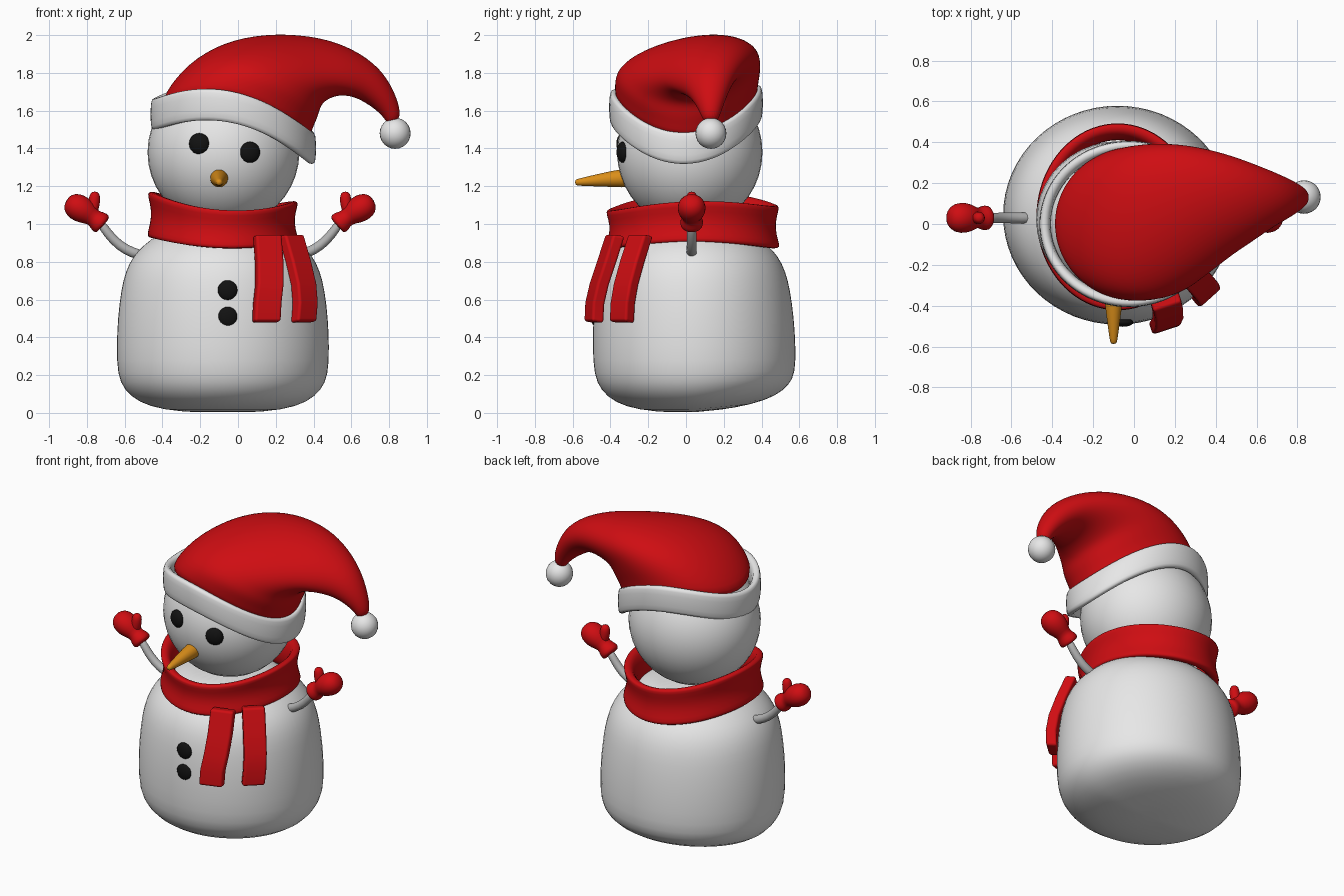
import bpy, bmesh, math
from mathutils import Vector

if "Cube" in bpy.data.objects:
    bpy.data.objects.remove(bpy.data.objects["Cube"])

TAU = 2 * math.pi


def material(name, rgb):
    m = bpy.data.materials.new(name)
    m.diffuse_color = (*rgb, 1)
    m.use_nodes = True
    m.node_tree.nodes["Principled BSDF"].inputs["Base Color"].default_value = m.diffuse_color
    return m


WHITE = material("snow white", (0.8, 0.8, 0.8))
RED = material("wool red", (0.62, 0.004, 0.006))
ORANGE = material("carrot orange", (0.7, 0.27, 0.01))
BLACK = material("coal black", (0.006, 0.006, 0.006))
GREY = material("arm grey", (0.45, 0.45, 0.45))


def finish(name, bm, mat):
    bmesh.ops.recalc_face_normals(bm, faces=bm.faces)
    for f in bm.faces:
        f.smooth = True
    me = bpy.data.meshes.new(name)
    bm.to_mesh(me)
    bm.free()
    me.materials.append(mat)
    ob = bpy.data.objects.new(name, me)
    bpy.context.collection.objects.link(ob)
    return ob


def loft(name, rings, mat, closed=False, subdiv=1):
    """Skin a list of equal rings; closed joins the last ring to the first."""
    bm = bmesh.new()
    rows = [[bm.verts.new(p) for p in ring] for ring in rings]
    n = len(rows[0])
    for i in range(len(rows) if closed else len(rows) - 1):
        a, b = rows[i], rows[(i + 1) % len(rows)]
        for j in range(n):
            k = (j + 1) % n
            bm.faces.new((a[j], a[k], b[k], b[j]))
    if not closed:
        bm.faces.new(rows[0])
        bm.faces.new(rows[-1])
    ob = finish(name, bm, mat)
    if subdiv:
        s = ob.modifiers.new("smooth", 'SUBSURF')
        s.levels = s.render_levels = subdiv
    return ob


def tube(name, pts, radii, mat, side, flat=1.0, n=14):
    """Round tube along a path lying in the plane perpendicular to side."""
    pts, side = [Vector(p) for p in pts], Vector(side)
    rings = []
    for i, p in enumerate(pts):
        t = (pts[min(i + 1, len(pts) - 1)] - pts[max(i - 1, 0)]).normalized()
        b = t.cross(side)
        rings.append([p + radii[i] * (math.cos(TAU * j / n) * b +
                                      flat * math.sin(TAU * j / n) * side)
                      for j in range(n)])
    return loft(name, rings, mat)


def ball(name, loc, size, mat, segs=32, tilt=(0, 0, 0)):
    bm = bmesh.new()
    bmesh.ops.create_uvsphere(bm, u_segments=segs, v_segments=segs // 2, radius=1)
    ob = finish(name, bm, mat)
    ob.location, ob.scale, ob.rotation_euler = loc, size, tilt
    return ob


# Body: stacked soft rings
profile = [(0, .12), (.015, .32), (.055, .45), (.12, .525), (.2, .562), (.35, .566),
           (.5, .56), (.65, .542), (.75, .518), (.83, .478), (.89, .42),
           (.95, .34), (1.0, .24)]
body = []
for z, r in profile:
    cy = 0.05 - 0.02 * z
    ring = []
    for j in range(32):
        c, s = math.cos(TAU * j / 32), math.sin(TAU * j / 32)
        lift = 0.05 * max(s, 0) * max(0, 1 - z / 0.25) * r / 0.5
        ring.append((-0.08 + r * c, cy + 0.955 * r * s, z + lift))
    body.append(ring)
loft("body", body, WHITE)

# Head
ball("head", (-0.077, 0.02, 1.38), (0.402, 0.385, 0.4), WHITE, 40)

# Eyes and buttons
for i, (x, y, z) in enumerate([(-0.205, -0.335, 1.425), (0.063, -0.334, 1.38)]):
    ball(f"eye_{i + 1}", (x, y, z), (0.056, 0.032, 0.056), BLACK, 20,
         (0, 0, (x + 0.08) * 2))
for i, z in enumerate((0.65, 0.51)):
    ball(f"button_{i + 1}", (-0.055, -0.481, z), (0.052, 0.022, 0.052), BLACK, 20)

# Carrot nose
tube("carrot_nose", [(-.1, -.29, 1.243), (-.1, -.34, 1.242), (-.1, -.42, 1.236),
                     (-.1, -.5, 1.228), (-.1, -.57, 1.221), (-.1, -.588, 1.22)],
     [.05, .05, .04, .029, .019, .014], ORANGE, (1, 0, 0))

# Scarf collar: flared band with a saddle-shaped rim
SEG = 40
scarf = []
for i in range(SEG):
    a = TAU * i / SEG
    c, s = math.cos(a), math.sin(a)
    top = 1.085 - 0.025 * c + 0.06 * c * c + 0.012 * s
    low = 0.87 - 0.012 * c + 0.045 * c * c
    section = [(0, -.045), (0, 0), (.08, .005), (.3, -.012), (.6, -.02), (.9, .0),
               (1, 0), (1.01, -.03), (.95, -.055), (.6, -.085), (.2, -.08)]
    scarf.append([(-0.08 + (0.398 + d) * c, 0.035 + (0.458 + d) * s,
                   low + (top - low) * h) for h, d in section])
loft("scarf_collar", scarf, RED, closed=True)


# Scarf tails: bent straps with rounded edges
def tail(name, path, yaw, half_w, half_t):
    w = Vector((math.cos(yaw), math.sin(yaw), 0)) * half_w
    n = Vector((math.sin(yaw), -math.cos(yaw), 0.15)) * half_t
    rings = [[Vector(p) + w * a + n * b for a, b in
              ((-1, -1), (1, -1), (1, 1), (-1, 1))] for p in path]
    ob = loft(name, rings, RED, subdiv=0)
    m = ob.modifiers.new("round", 'BEVEL')
    m.width, m.segments, m.limit_method = 0.015, 3, 'ANGLE'
    m.harden_normals = True


tail("scarf_tail_front", [(.155, -.375, .94), (.165, -.42, .8), (.166, -.46, .68),
                          (.155, -.483, .58), (.15, -.488, .48)],
     math.radians(18), .073, .033)
tail("scarf_tail_side", [(.28, -.24, .94), (.32, -.285, .8), (.348, -.318, .68),
                         (.356, -.335, .58), (.348, -.34, .48)],
     math.radians(42), .068, .033)

# Arms and mittens, mirrored across the body
for label, flip in (("left", False), ("right", True)):
    def path(pts):
        return [(-0.19 - x if flip else x, 0.03, z) for x, z in pts]
    side = (0, 1, 0)
    tube(label + "_arm", path([(-.5, .835), (-.555, .845), (-.63, .885), (-.69, .95),
                               (-.73, 1.01)]),
         [.028, .028, .027, .025, .025], GREY, side)
    tube(label + "_mitten", path([(-.712, .993), (-.717, .998), (-.745, 1.018),
                                  (-.767, 1.034), (-.8, 1.06), (-.85, 1.09),
                                  (-.89, 1.112), (-.91, 1.123)]),
         [.04, .062, .058, .042, .068, .076, .06, .025], RED, side, 1.05)
    tube(label + "_thumb", path([(-.785, 1.04), (-.768, 1.08), (-.76, 1.12),
                                 (-.758, 1.155), (-.758, 1.172)]),
         [.03, .031, .032, .029, .014], RED, side)

# Hat band: tilted saddle-shaped ring
band = []
for i in range(SEG):
    a = TAU * i / SEG
    c, s = math.cos(a), math.sin(a)
    mid = 1.56 - 0.09 * c - 0.07 * math.cos(2 * a) + 0.012 * s
    section = [(-.083, -.05), (-.085, -.012), (-.075, 0), (0, .004), (.075, 0),
               (.085, -.012), (.083, -.05), (0, -.055)]
    band.append([(-0.025 + (0.437 + d) * c, (0.406 + d) * s, mid + h)
                 for h, d in section])
loft("hat_band", band, WHITE, closed=True)

# Hat: sections given by upper point, lower point, half width and saddle lift
hat_sections = [
    ((-.41, 0, 1.60), (.37, 0, 1.42), .375, .12),
    ((-.395, 0, 1.69), (.395, 0, 1.50), .38, .125),
    ((-.27, .02, 1.85), (.425, .0, 1.565), .385, .09),
    ((-.08, .08, 1.965), (.435, .0, 1.61), .355, .05),
    ((.15, .14, 2.01), (.455, .0, 1.65), .31, .02),
    ((.38, .17, 2.0), (.53, .03, 1.685), .24, 0),
    ((.57, .16, 1.95), (.61, .06, 1.675), .18, 0),
    ((.73, .14, 1.85), (.67, .1, 1.645), .125, 0),
    ((.81, .13, 1.74), (.73, .12, 1.605), .088, 0),
    ((.855, .13, 1.63), (.775, .13, 1.56), .055, 0),
    ((.86, .13, 1.55), (.795, .13, 1.525), .036, 0)]
hat = []
for up, low, ry, saddle in hat_sections:
    up, low = Vector(up), Vector(low)
    ring = []
    for j in range(28):
        c, s = math.cos(TAU * j / 28), math.sin(TAU * j / 28)
        ring.append((up + low) / 2 + (up - low) / 2 * c +
                    Vector((0, ry * s, saddle * s * s)))
    hat.append(ring)
loft("hat", hat, RED, subdiv=2)

# Pompom on the hat tip
ball("hat_pompom", (0.832, 0.132, 1.48), (0.082, 0.082, 0.082), WHITE, 24)
